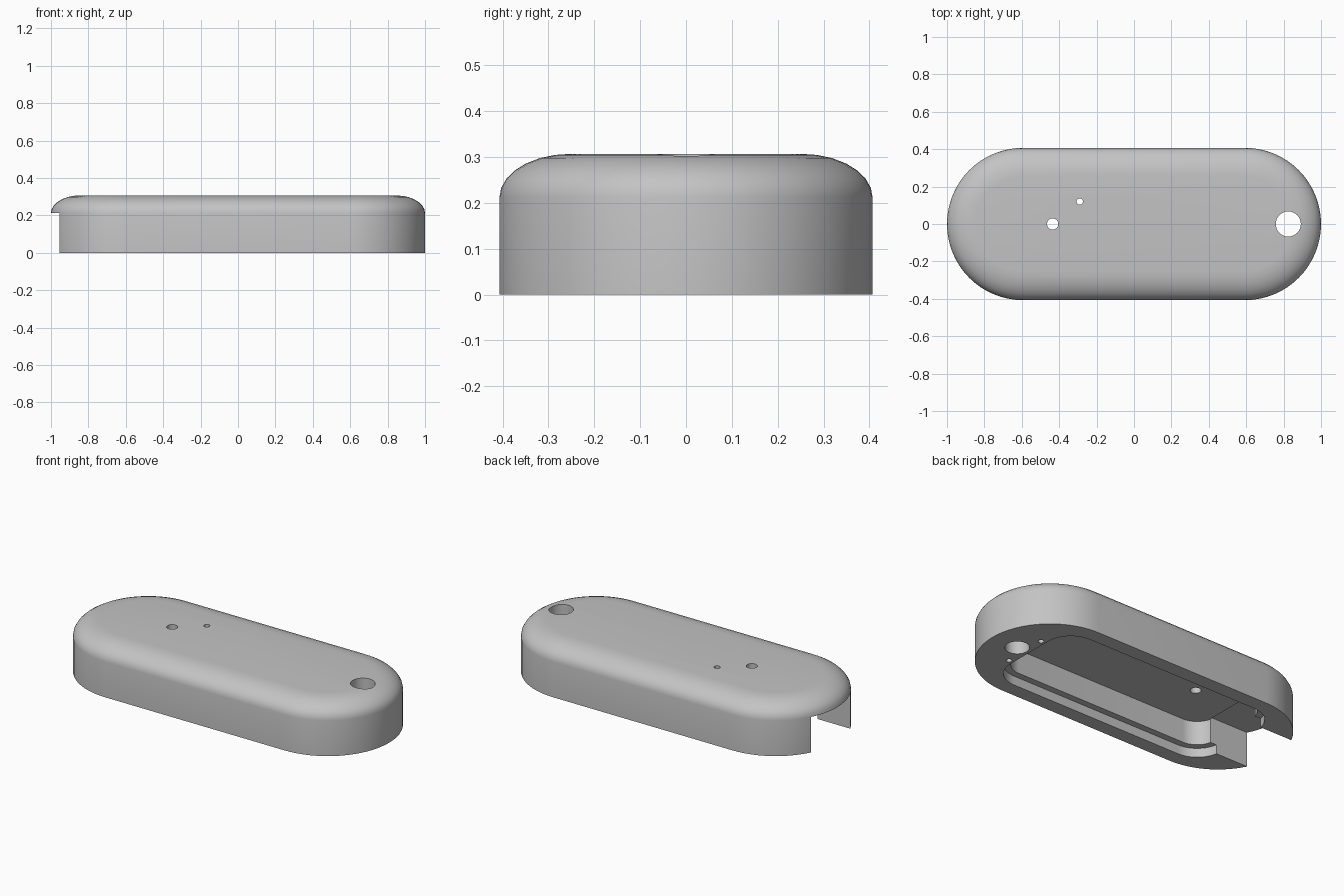
import bpy, bmesh
from math import sin, cos, pi

if "Cube" in bpy.data.objects:
    bpy.data.objects.remove(bpy.data.objects["Cube"], do_unlink=True)

L, W, H = 1.0, 0.407, 0.307      # half length, half width, height
SHOULDER, ROUND = 0.212, 0.155   # where the top rounding starts, and its width

grey = bpy.data.materials.new("grey_plastic")
grey.use_nodes = True
colour = (0.55, 0.55, 0.55, 1)
grey.diffuse_color = colour
grey.node_tree.nodes["Principled BSDF"].inputs["Base Color"].default_value = colour


def outline(hx, hy, r, n=16):
    """Rounded rectangle of half sizes hx, hy and corner radius r."""
    pts = []
    for k, (sx, sy) in enumerate([(1, 1), (-1, 1), (-1, -1), (1, -1)]):
        for i in range(n + 1):
            a = (k + i / n) * pi / 2
            pts.append((sx * (hx - r) + r * cos(a), sy * (hy - r) + r * sin(a)))
    return pts


def loft(name, layers):
    """Closed solid through a stack of (outline, z) layers."""
    bm = bmesh.new()
    rings = [[bm.verts.new((x, y, z)) for x, y in pts] for pts, z in layers]
    n = len(rings[0])
    for low, high in zip(rings, rings[1:]):
        for i in range(n):
            j = (i + 1) % n
            bm.faces.new((low[i], low[j], high[j], high[i]))
    bm.faces.new(rings[0][::-1])
    bm.faces.new(rings[-1])
    bmesh.ops.remove_doubles(bm, verts=bm.verts, dist=1e-5)
    bmesh.ops.recalc_face_normals(bm, faces=bm.faces)
    mesh = bpy.data.meshes.new(name)
    bm.to_mesh(mesh)
    bm.free()
    mesh.materials.append(grey)
    obj = bpy.data.objects.new(name, mesh)
    bpy.context.collection.objects.link(obj)
    return obj


def cut(target, cutter):
    """Subtract the cutter from the target and discard it."""
    cutter.hide_render = True
    bpy.context.view_layer.objects.active = target
    mod = target.modifiers.new("cut", "BOOLEAN")
    mod.operation, mod.solver, mod.object = "DIFFERENCE", "EXACT", cutter
    bpy.ops.object.modifier_apply(modifier=mod.name)
    bpy.data.objects.remove(cutter, do_unlink=True)


# Pill-shaped shell with an elliptical shoulder
layers = [(outline(L, W, W), 0)]
steps = 7
for i in range(steps + 1):
    a = i / steps * pi / 2
    inset = ROUND * (1 - cos(a))
    layers.append((outline(L - inset, W - inset, W - inset),
                   SHOULDER + (H - SHOULDER) * sin(a)))
shell = loft("enclosure_shell", layers)

# Lid recess and the deeper inner cavity, open underneath
for hx, hy, r, top in [(0.74, 0.32, 0.16, 0.055), (0.70, 0.28, 0.12, 0.2)]:
    pts = outline(hx, hy, r)
    cut(shell, loft("cavity_cutter", [(pts, -0.1), (pts, top)]))

# Cable notch through the right end wall
notch = [(-1.2, -0.186), (-0.695, -0.186), (-0.695, 0.186), (-1.2, 0.186)]
cut(shell, loft("notch_cutter", [(notch, -0.1), (notch, SHOULDER)]))

# Through holes, then blind screw holes: x, y, radius, top
holes = [(0.825, 0, 0.067, 0.5), (-0.435, 0, 0.03, 0.5), (-0.29, 0.12, 0.017, 0.5)]
holes += [(0.77, side * 0.135, 0.016, 0.12) for side in (-1, 1)]
for x, y, r, top in holes:
    pts = [(x + r * cos(i * pi / 16), y + r * sin(i * pi / 16)) for i in range(32)]
    cut(shell, loft("hole_cutter", [(pts, -0.1), (pts, top)]))

shell.select_set(True)
bpy.context.view_layer.objects.active = shell
bpy.ops.object.shade_smooth_by_angle(angle=pi / 6)
